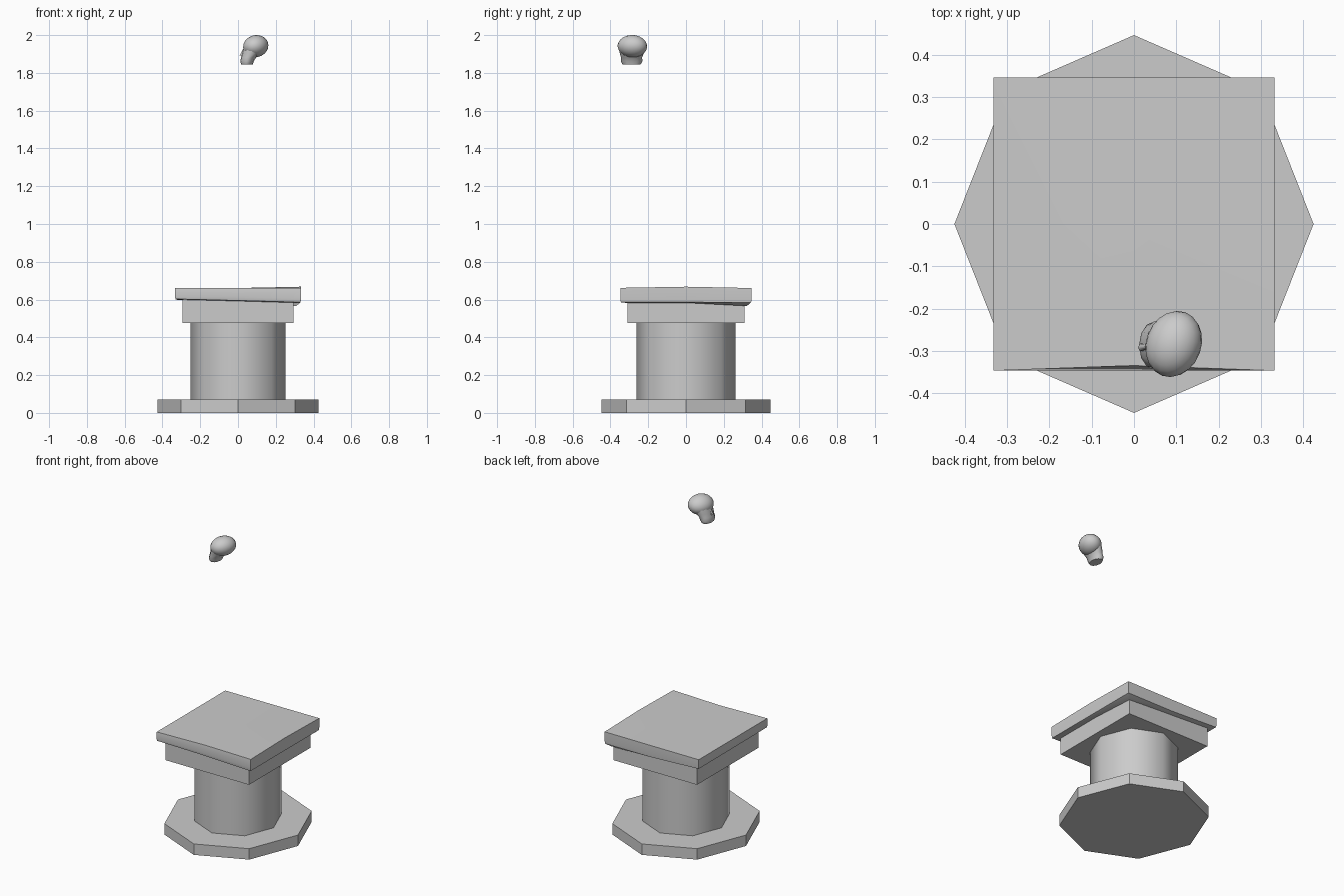
import bpy, bmesh, math
from mathutils import Matrix, Vector

if "Cube" in bpy.data.objects:
    bpy.data.objects.remove(bpy.data.objects["Cube"])


def loft(name, rings, centre_top=None, smooth=None):
    """Skin a list of equal-length point rings and close both ends."""
    bm = bmesh.new()
    rows = [[bm.verts.new(p) for p in ring] for ring in rings]
    n = len(rows[0])
    for a, b in zip(rows, rows[1:]):
        for i in range(n):
            j = (i + 1) % n
            bm.faces.new((a[i], a[j], b[j], b[i]))
    bm.faces.new(rows[0][::-1])
    if centre_top:
        c = bm.verts.new(centre_top)
        for i in range(n):
            bm.faces.new((rows[-1][i], rows[-1][(i + 1) % n], c))
    else:
        bm.faces.new(rows[-1])
    bmesh.ops.recalc_face_normals(bm, faces=bm.faces)
    me = bpy.data.meshes.new(name)
    bm.to_mesh(me)
    bm.free()
    ob = bpy.data.objects.new(name, me)
    bpy.context.collection.objects.link(ob)
    if smooth:
        bpy.ops.object.select_all(action='DESELECT')
        bpy.context.view_layer.objects.active = ob
        ob.select_set(True)
        bpy.ops.object.shade_smooth_by_angle(angle=math.radians(smooth))
    return ob


def oval(rx, ry, z, n=8, cx=0, cy=0):
    return [(cx + rx * math.cos(2 * math.pi * i / n),
             cy + ry * math.sin(2 * math.pi * i / n), z) for i in range(n)]


def square(rx, ry, zs, front_dent=0):
    """Eight points, corners and edge middles, from front left anticlockwise."""
    signs = [(-1, -1), (0, -1), (1, -1), (1, 0), (1, 1), (0, 1), (-1, 1), (-1, 0)]
    pts = [[sx * rx, sy * ry, z] for (sx, sy), z in zip(signs, zs)]
    pts[1][1] += front_dent
    return pts


# octagonal foot and column
loft("base_plinth", [oval(0.425, 0.447, 0), oval(0.425, 0.447, 0.07)])
loft("column", [oval(0.252, 0.263, 0.07), oval(0.252, 0.263, 0.475)], smooth=50)

# square block under the top slab
lip = [0.600, 0.592, 0.583, 0.583, 0.566, 0.582, 0.597, 0.598]
loft("capital_block", [square(0.295, 0.31, [0.475] * 8),
                       square(0.295, 0.31, [z + 0.004 for z in lip])], smooth=30)

# worn top slab with an uneven lower lip
edge = [0.613, 0.613, 0.606, 0.605, 0.602, 0.605, 0.612, 0.613]
top = [0.660, 0.660, 0.662, 0.668, 0.661, 0.660, 0.660, 0.660]
loft("top_slab", [square(0.308, 0.322, lip, 0.008),
                  square(0.331, 0.345, [z + 0.003 for z in lip[:4]] + [0.585] + [z + 0.003 for z in lip[5:]], 0.004),
                  square(0.333, 0.347, edge),
                  square(0.333, 0.347, top, 0.012)], centre_top=(0, 0, 0.661), smooth=30)

# floating head: cranium
bm = bmesh.new()
bmesh.ops.create_uvsphere(bm, u_segments=20, v_segments=12, radius=1)
mat = (Matrix.Translation((0.094, -0.284, 1.942)) @ Matrix.Rotation(math.radians(-20), 4, 'Z')
       @ Matrix.Rotation(math.radians(-18), 4, 'Y') @ Matrix.Diagonal((0.066, 0.080, 0.058, 1)))
bmesh.ops.transform(bm, matrix=mat, verts=bm.verts)
for f in bm.faces:
    f.smooth = True
me = bpy.data.meshes.new("cranium")
bm.to_mesh(me)
bm.free()
bpy.context.collection.objects.link(bpy.data.objects.new("cranium", me))

# face and jaw, leaning towards the left
loft("face_and_jaw", [oval(0.031, 0.048, 1.845, 12, 0.047, -0.288),
                      oval(0.036, 0.057, 1.862, 12, 0.048, -0.288),
                      oval(0.040, 0.056, 1.882, 12, 0.056, -0.288),
                      oval(0.048, 0.064, 1.905, 12, 0.070, -0.287),
                      oval(0.052, 0.068, 1.940, 12, 0.084, -0.286)], smooth=60)

# nose
loft("nose", [oval(0.010, 0.010, 1.893, 6, 0.019, -0.292),
              oval(0.006, 0.006, 1.925, 6, 0.032, -0.290)], smooth=60)

# top of the head reaches exactly two units
zmax = max(v.co.z for v in me.vertices)
for v in me.vertices:
    v.co.z += 2.0 - zmax
